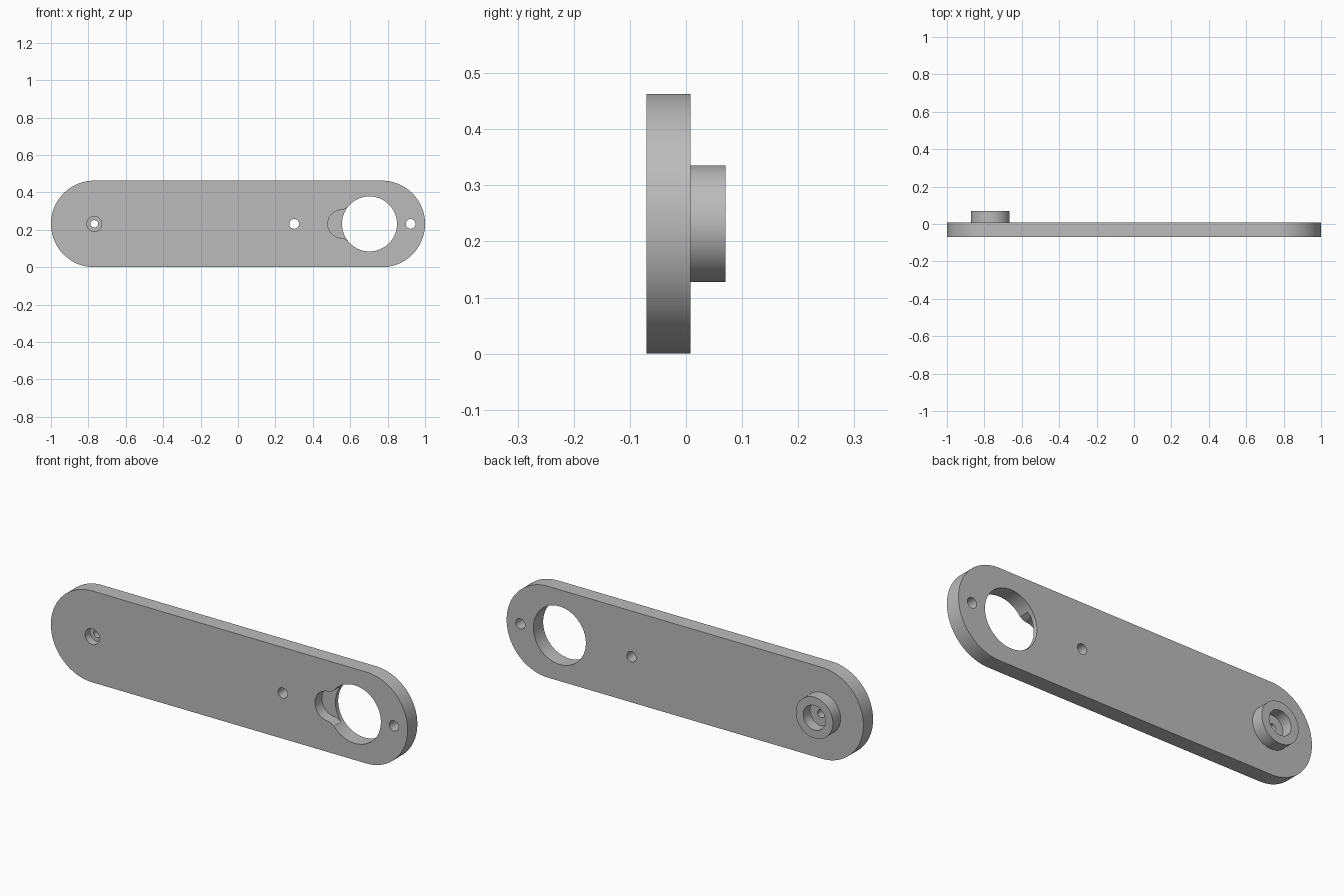
import bpy, bmesh
from math import cos, sin, pi, radians

cube = bpy.data.objects.get("Cube")
if cube:
    bpy.data.objects.remove(cube, do_unlink=True)

grey = bpy.data.materials.new("plain grey")
grey.use_nodes = True
COLOUR = (0.5, 0.5, 0.5, 1)
grey.diffuse_color = COLOUR
grey.node_tree.nodes["Principled BSDF"].inputs["Base Color"].default_value = COLOUR

MID = 0.2315                        # height of the centre line, also the end radius
FRONT, BACK, TIP = -0.07, 0.008, 0.07
END = 1 - MID


def arc(x, r, start, stop, n):
    """Points on an arc around (x, MID), angles in degrees."""
    angles = [radians(start + (stop - start) * i / n) for i in range(n + 1)]
    return [(x + r * cos(a), MID + r * sin(a)) for a in angles]


def circle(x, r, n=96):
    return arc(x, r, 0, 360, n)[:-1]


def prism(name, outline, y0, y1):
    """Extrude an x-z outline from y0 to y1."""
    bm = bmesh.new()
    face = bm.faces.new([bm.verts.new((x, y0, z)) for x, z in outline])
    ext = bmesh.ops.extrude_face_region(bm, geom=[face])["geom"]
    moved = [v for v in ext if isinstance(v, bmesh.types.BMVert)]
    bmesh.ops.translate(bm, verts=moved, vec=(0, y1 - y0, 0))
    bmesh.ops.recalc_face_normals(bm, faces=bm.faces)
    mesh = bpy.data.meshes.new(name)
    bm.to_mesh(mesh)
    bm.free()
    mesh.materials.append(grey)
    obj = bpy.data.objects.new(name, mesh)
    bpy.context.collection.objects.link(obj)
    return obj


def combine(target, tool, operation):
    mod = target.modifiers.new(tool.name, "BOOLEAN")
    mod.operation, mod.object, mod.solver = operation, tool, "EXACT"
    bpy.context.view_layer.objects.active = target
    bpy.ops.object.modifier_apply(modifier=mod.name)
    bpy.data.objects.remove(tool, do_unlink=True)


# Round-ended plate with a boss on the back
plate = prism("link_arm", arc(END, MID, -90, 90, 64) + arc(-END, MID, 90, 270, 64), FRONT, BACK)
combine(plate, prism("boss", circle(-END, 0.104), BACK - 0.02, TIP), "UNION")

# Through holes, front counterbore and boss recess: name, x, radius, y range
OUT = 0.05
for name, x, r, y0, y1 in [
    ("large_hole", 0.703, 0.147, FRONT - OUT, BACK + OUT),
    ("middle_hole", 0.30, 0.026, FRONT - OUT, BACK + OUT),
    ("end_hole", 0.923, 0.026, FRONT - OUT, BACK + OUT),
    ("boss_hole", -END, 0.02, FRONT - OUT, TIP + OUT),
    ("counterbore", -END, 0.04, FRONT - OUT, -0.03),
    ("boss_recess", -END, 0.062, 0.015, TIP + OUT),
]:
    combine(plate, prism(name, circle(x, r), y0, y1), "DIFFERENCE")

# Blind pocket flaring into the large hole
flare = [(0.57, 0.079), (0.584, 0.089), (0.64, 0.1)]
outline = arc(0.555, 0.075, 90, 270, 40)
outline += [(x, MID - h) for x, h in flare] + [(x, MID + h) for x, h in reversed(flare)]
combine(plate, prism("pocket", outline, FRONT - OUT, -0.014), "DIFFERENCE")

bpy.ops.object.select_all(action="DESELECT")
plate.select_set(True)
bpy.context.view_layer.objects.active = plate
bpy.ops.object.shade_smooth_by_angle(angle=radians(30))
